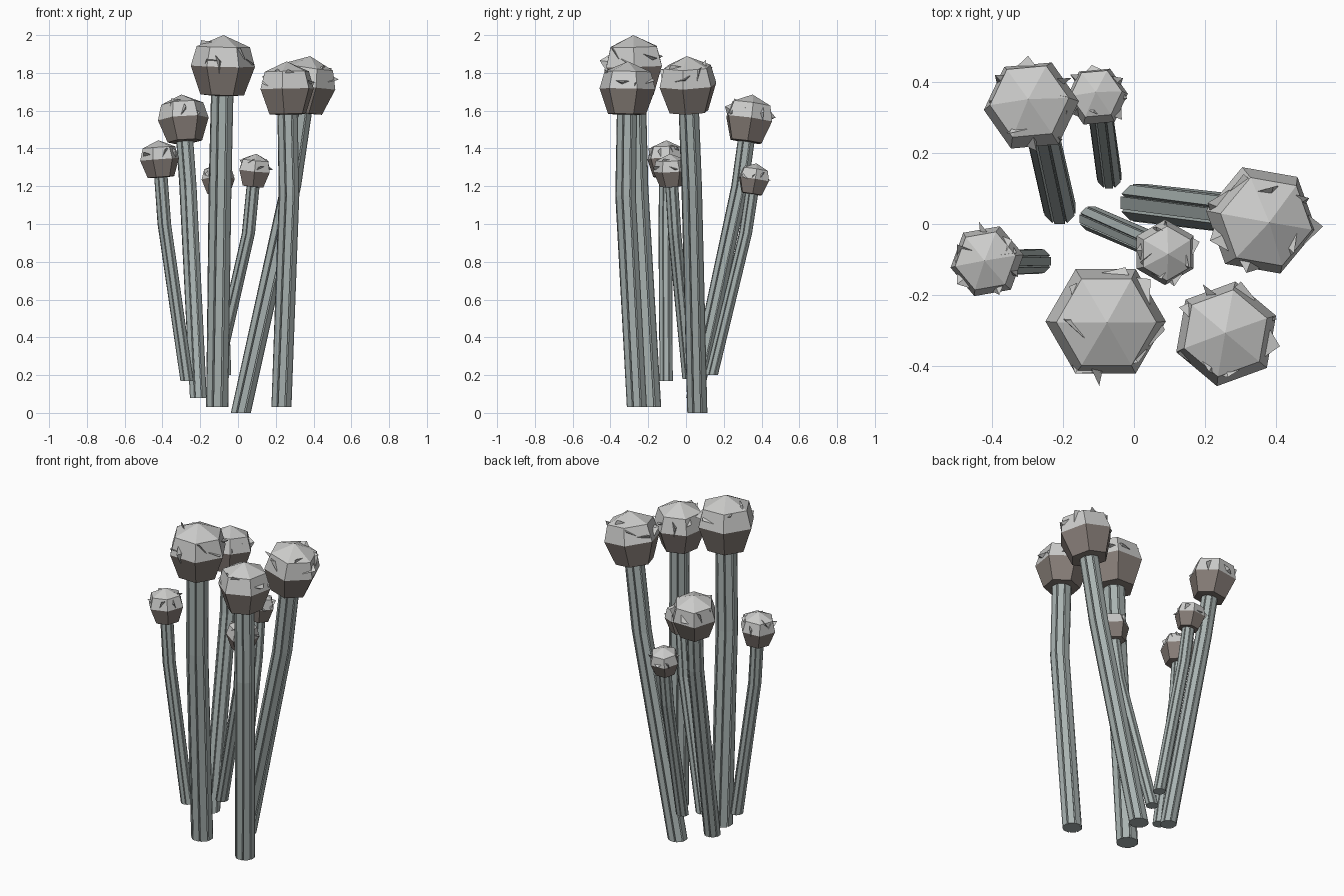
import bpy, bmesh, math, random
from mathutils import Vector, Matrix

if "Cube" in bpy.data.objects:
    bpy.data.objects.remove(bpy.data.objects["Cube"])

random.seed(7)


def material(name, rgb):
    m = bpy.data.materials.new(name)
    m.diffuse_color = (*rgb, 1)
    m.use_nodes = True
    m.node_tree.nodes["Principled BSDF"].inputs["Base Color"].default_value = m.diffuse_color
    return m


STEM = material("pale grey green", (0.40, 0.455, 0.445))
TOP = material("light grey", (0.60, 0.60, 0.59))
UNDER = material("grey brown", (0.24, 0.205, 0.185))


def finish(bm, name, mats):
    bmesh.ops.recalc_face_normals(bm, faces=bm.faces)
    me = bpy.data.meshes.new(name)
    bm.to_mesh(me)
    bm.free()
    for m in mats:
        me.materials.append(m)
    ob = bpy.data.objects.new(name, me)
    bpy.context.collection.objects.link(ob)


def bridge(bm, a, b):
    n = len(a)
    return [bm.faces.new((a[i], a[(i + 1) % n], b[(i + 1) % n], b[i])) for i in range(n)]


# Bent stem: eight flat ribs separated by narrow creases
def stem(name, points, r):
    bm = bmesh.new()
    pts = [Vector(p) for p in points]
    rings = []
    for p, twist in zip(pts, (0, 0.08, 0.02)):
        ring = []
        for i in range(8):
            a = twist + i * math.tau / 8
            for da, k in ((-0.32, 1), (0.32, 1), (0.39, 0.83)):
                ring.append(bm.verts.new(p + Vector((math.cos(a + da), math.sin(a + da), 0)) * r * k))
        rings.append(ring)
    for a, b in zip(rings, rings[1:]):
        bridge(bm, a, b)
    bm.faces.new(rings[0])
    bm.faces.new(rings[-1])
    finish(bm, name, [STEM])


# Six-sided bulb with a brown underside and small folded thorns
def head(name, centre, r, yaw, lean):
    bm = bmesh.new()
    rings = []
    for k, z in ((0.68, -0.92), (1.0, -0.03), (0.83, 0.58)):
        rings.append([bm.verts.new((r * k * math.cos(i * math.tau / 6),
                                    r * k * math.sin(i * math.tau / 6), r * z)) for i in range(6)])
    for f in bridge(bm, rings[0], rings[1]):
        f.material_index = 1
    bridge(bm, rings[1], rings[2])
    for ring, z, mi in ((rings[0], -0.98, 1), (rings[2], 0.94, 0)):
        tip = bm.verts.new((0, 0, r * z))
        for i in range(6):
            bm.faces.new((ring[i], ring[(i + 1) % 6], tip)).material_index = mi
    # Thorns scattered over the upper half
    for i in range(8):
        a = i * math.tau / 8 + random.uniform(-0.3, 0.3)
        h = random.uniform(0.05, 0.8)
        out = Vector((math.cos(a) * math.cos(h), math.sin(a) * math.cos(h), math.sin(h)))
        u = out.orthogonal().normalized()
        u.rotate(Matrix.Rotation(random.uniform(0, 3.14), 3, out))
        v = out.cross(u)
        base = [bm.verts.new((out * 0.78 + d) * r) for d in (u * 0.36, v * 0.12, -u * 0.3 - v * 0.08)]
        tip = bm.verts.new((out * random.uniform(0.98, 1.1) + v * 0.12) * r)
        bm.faces.new(base)
        for j in range(3):
            bm.faces.new((base[j], base[(j + 1) % 3], tip))
    tilt = Vector((0, 0, 1)).rotation_difference(lean.normalized()).to_matrix().to_4x4()
    bm.transform(Matrix.Translation(centre) @ tilt @ Matrix.Rotation(math.radians(yaw), 4, 'Z'))
    finish(bm, name, [TOP, UNDER])


# name, stem base, stem bend, head centre, stem radius, head radius, head yaw
STALKS = [
    ("front_tall", (-0.11, -0.19, 0.03), (-0.095, -0.26, 1.2), (-0.08, -0.275, 1.84), 0.062, 0.17, 0),
    ("front_right", (0.23, -0.26, 0.03), (0.27, -0.32, 1.15), (0.26, -0.31, 1.72), 0.056, 0.15, 20),
    ("right", (0.015, 0.06, 0.0), (0.28, 0.03, 1.2), (0.36, 0.01, 1.74), 0.056, 0.16, -10),
    ("back_left", (-0.21, 0.045, 0.08), (-0.265, 0.285, 1.2), (-0.29, 0.335, 1.56), 0.047, 0.135, 5),
    ("back_short", (-0.07, 0.135, 0.2), (-0.095, 0.315, 0.95), (-0.105, 0.36, 1.24), 0.036, 0.088, 5),
    ("left_short", (-0.27, -0.105, 0.17), (-0.39, -0.11, 1.0), (-0.415, -0.105, 1.345), 0.037, 0.105, 10),
    ("middle_short", (-0.12, 0.015, 0.18), (0.055, -0.06, 0.95), (0.088, -0.08, 1.285), 0.036, 0.093, 30),
]
for name, base, bend, top, rs, rh, yaw in STALKS:
    stem(name + "_stem", (base, bend, top), rs)
    head(name + "_head", Vector(top), rh, yaw, Vector(top) - Vector(bend))
